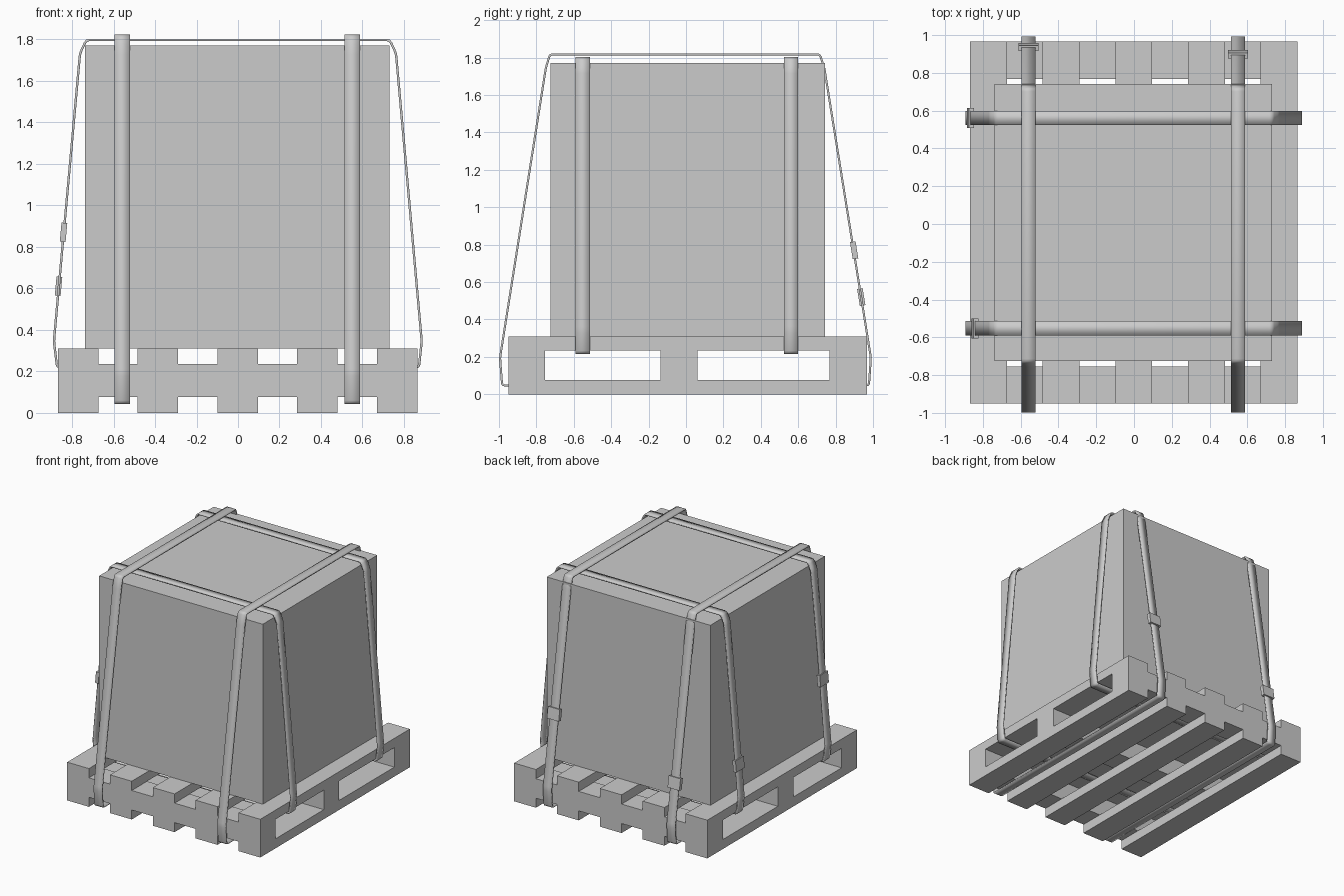
import bpy, bmesh, math
from mathutils import Vector

if "Cube" in bpy.data.objects:
    bpy.data.objects.remove(bpy.data.objects["Cube"])


def box(name, x, y, z, tilt=None):
    """Box from (min, max) ranges; tilt = (axis, angle)."""
    bpy.ops.mesh.primitive_cube_add(size=1, location=[sum(r) / 2 for r in (x, y, z)])
    ob = bpy.context.object
    ob.name = name
    ob.scale = [r[1] - r[0] for r in (x, y, z)]
    if tilt:
        ob.rotation_euler["XYZ".index(tilt[0])] = tilt[1]
    return ob


def round_corners(pts, r):
    """Replace each corner of a closed path by three points."""
    out = []
    for i, p in enumerate(pts):
        a = p + (pts[i - 1] - p).normalized() * r
        b = p + (pts[(i + 1) % len(pts)] - p).normalized() * r
        out += [a, (a + b + 2 * p) / 4, b]
    return out


def strap(name, outline, across, center, width=0.075, thick=0.011):
    """Closed flat band; outline is its outer edge (counter-clockwise)."""
    pts = round_corners([Vector(p) for p in outline], 0.018)
    n = len(pts)
    bm = bmesh.new()
    rings = []
    for i, p in enumerate(pts):
        d1 = (p - pts[i - 1]).normalized()
        d2 = (pts[(i + 1) % n] - p).normalized()
        t = (d1 + d2).normalized()
        inward = Vector((-t.y, t.x)) * thick / max(t.dot(d1), 0.3)
        ring = []
        for q, s in ((p, -1), (p, 1), (p + inward, 1), (p + inward, -1)):
            w = center + s * width / 2
            co = (w, q.x, q.y) if across == "X" else (q.x, w, q.y)
            ring.append(bm.verts.new(co))
        rings.append(ring)
    for i in range(n):
        a, b = rings[i], rings[(i + 1) % n]
        for k in range(4):
            bm.faces.new((a[k], a[(k + 1) % 4], b[(k + 1) % 4], b[k]))
    bmesh.ops.recalc_face_normals(bm, faces=bm.faces)
    for f in bm.faces:
        f.smooth = True
    me = bpy.data.meshes.new(name)
    bm.to_mesh(me)
    bm.free()
    ob = bpy.data.objects.new(name, me)
    bpy.context.collection.objects.link(ob)
    return ob


# Pallet: five top and bottom boards over three cross stringers
Y = (-0.95, 0.967)
for i in range(5):
    x0 = -0.868 + i * 0.3845
    for label, z in (("top", (0.235, 0.31)), ("bottom", (0, 0.077))):
        box(f"pallet_{label}_board_{i + 1}", (x0, x0 + 0.195), Y, z)
for i, y in enumerate(((-0.95, -0.755), (-0.135, 0.062), (0.768, 0.967))):
    box(f"pallet_stringer_{i + 1}", (-0.868, 0.865), y, (0.077, 0.235))

# Crate on the pallet
box("crate", (-0.738, 0.73), (-0.725, 0.742), (0.31, 1.77))

# Straps running front to back, under the stringers
long_path = [(-0.988, 0.042), (0.983, 0.042), (0.994, 0.195),
             (0.745, 1.745), (0.72, 1.823), (-0.732, 1.823),
             (-0.755, 1.745), (-1.0, 0.195)]
for x, z, y in ((-0.559, 0.52, 0.937), (0.551, 0.77, 0.899)):
    side = "left" if x < 0 else "right"
    strap(f"long_strap_{side}", long_path, "X", x)
    box(f"long_strap_buckle_{side}", (x - 0.053, x + 0.053),
        (y - 0.015, y + 0.015), (z - 0.046, z + 0.046),
        ("X", math.atan2(0.25, 1.55)))

# Straps running left to right, through the pallet openings
cross_path = [(-0.877, 0.215), (0.877, 0.215), (0.891, 0.345),
              (0.767, 1.734), (0.735, 1.803), (-0.735, 1.803),
              (-0.767, 1.734), (-0.893, 0.345)]
for y, z, x in ((0.562, 0.61, -0.865), (-0.552, 0.87, -0.841)):
    side = "front" if y < 0 else "back"
    strap(f"cross_strap_{side}", cross_path, "Y", y)
    box(f"cross_strap_buckle_{side}", (x - 0.014, x + 0.014),
        (y - 0.053, y + 0.053), (z - 0.046, z + 0.046),
        ("Y", math.atan2(0.126, 1.39)))
